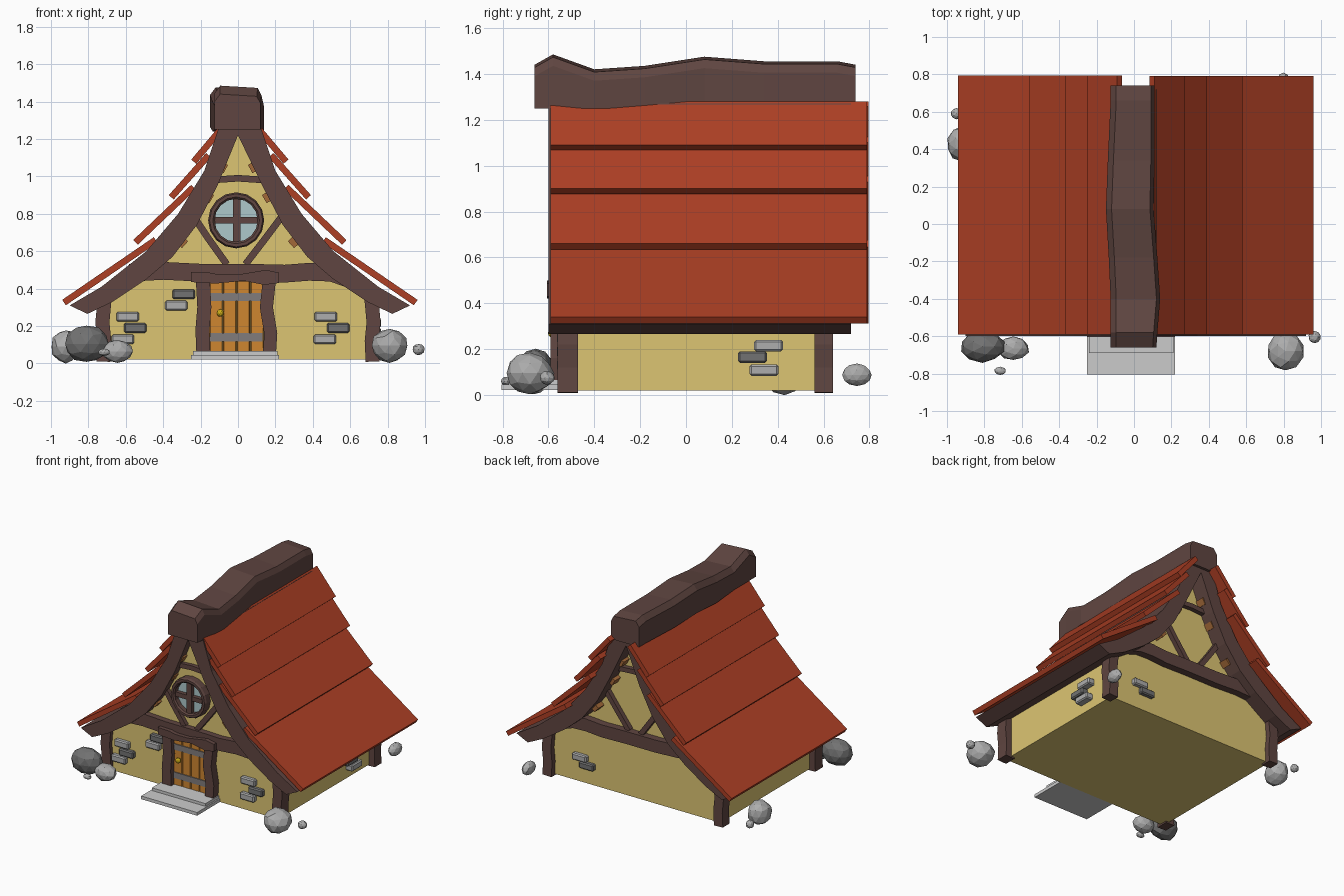
import bpy, bmesh, random
from math import pi, cos, sin
from mathutils import Vector

if "Cube" in bpy.data.objects:
    bpy.data.objects.remove(bpy.data.objects["Cube"])

random.seed(4)


def mat(name, rgb):
    m = bpy.data.materials.new(name)
    m.diffuse_color = (*rgb, 1)
    m.use_nodes = True
    m.node_tree.nodes["Principled BSDF"].inputs["Base Color"].default_value = m.diffuse_color
    return m


PLASTER = mat("plaster", (.72, .56, .17))
WOOD = mat("dark_wood", (.115, .06, .052))
ROOF = mat("red_planks", (.42, .05, .018))
DOOR = mat("door_wood", (.62, .24, .03))
BATTEN = mat("batten_wood", (.36, .14, .04))
GLASS = mat("glass", (.42, .58, .6))
BRASS = mat("brass", (.65, .45, .01))
IRON = mat("iron", (.22, .2, .2))
PALE = mat("pale_stone", (.42, .42, .42))
DARK = mat("dark_stone", (.17, .17, .17))


def finish(name, bm, m):
    bmesh.ops.recalc_face_normals(bm, faces=bm.faces)
    me = bpy.data.meshes.new(name)
    bm.to_mesh(me)
    bm.free()
    ob = bpy.data.objects.new(name, me)
    bpy.context.collection.objects.link(ob)
    if m:
        me.materials.append(m)
    return ob


def loft(name, rings, m):
    """Skin between equal-length rings and cap both ends."""
    bm = bmesh.new()
    vs = [[bm.verts.new(p) for p in r] for r in rings]
    n = len(vs[0])
    for a, b in zip(vs, vs[1:]):
        for i in range(n):
            j = (i + 1) % n
            bm.faces.new((a[i], a[j], b[j], b[i]))
    bm.faces.new(vs[0])
    bm.faces.new(vs[-1])
    return finish(name, bm, m)


def slab(name, outline, y0, y1, m):
    """Extrude an x-z outline from y0 to y1."""
    return loft(name, [[(x, y, z) for x, z in outline] for y in (y0, y1)], m)


def ribbon(path, w):
    """Outline of width w around an x-z path."""
    pts = [Vector(p) for p in path]
    left, right = [], []
    for i, p in enumerate(pts):
        d = (pts[min(i + 1, len(pts) - 1)] - pts[max(i - 1, 0)]).normalized()
        n = Vector((-d.y, d.x)) * w / 2
        left.append(p + n)
        right.append(p - n)
    return left + right[::-1]


def box(name, c, s, m, bevel=0):
    x, z = s[0] / 2, s[2] / 2
    ob = slab(name, [(c[0] - x, c[2] - z), (c[0] + x, c[2] - z), (c[0] + x, c[2] + z),
                     (c[0] - x, c[2] + z)], c[1] - s[1] / 2, c[1] + s[1] / 2, m)
    if bevel:
        b = ob.modifiers.new("bevel", 'BEVEL')
        b.width, b.segments = bevel, 1
    return ob


# Plaster body, with gable tops hidden inside the roof
half = [(.71, .02), (.71, .34), (.5, .52), (.3, .74), (.16, 1.0), (0, 1.25)]
slab("walls", half + [(-x, z) for x, z in half[-2::-1]], -.53, .6, PLASTER)

# Curved roof frame and overlapping roof planks on each side
outer = [(.91, .31), (.74, .41), (.50, .60), (.33, .80), (.19, 1.03), (.11, 1.27)]
inner = [(0, 1.27), (0, 1.22), (.12, .95), (.23, .74), (.36, .57), (.5, .45), (.68, .33), (.815, .265)]
planks = [((.95, .34), (.46, .675)), ((.57, .66), (.26, .955)),
          ((.38, .90), (.18, 1.125)), ((.26, 1.09), (.10, 1.28))]
battens = [(.085, 1.05, 62), (.16, .89, 60), (.30, .65, 48)]
for s, side in ((-1, "left"), (1, "right")):
    o = .01
    slab("roof_frame_" + side, [(s * x + o * (x > .05), z) for x, z in outer + inner], -.6, .72, WOOD)
    for k, (a, b) in enumerate(planks):
        a, b = Vector(a), Vector(b)
        d = (b - a).normalized()
        n = Vector((-d.y, -d.x)) if d.x > 0 else Vector((-d.y, d.x))
        t = n * .035
        slab(f"roof_plank_{side}_{k}", [(s * p.x + o, p.y) for p in (a, b, b + t, a + t)],
             -.59, .79 + .005 * (s < 0), ROOF)
    for k, (x, z, deg) in enumerate(battens):
        r = deg * pi / 180
        d = Vector((s * cos(r), -sin(r))) * .025
        c = Vector((s * x, z))
        slab(f"batten_{side}_{k}", ribbon([c - d, c + d], .045), -.575, .67, BATTEN)

# Wavy ridge beam: y, left x, right x, bottom z, top z
ridge = [(-.66, -.115, .11, 1.25, 1.44), (-.58, -.115, .115, 1.25, 1.485), (-.40, -.115, .13, 1.25, 1.42),
         (-.18, -.125, .115, 1.24, 1.435), (.08, -.14, .095, 1.265, 1.475),
         (.34, -.13, .10, 1.25, 1.455), (.66, -.115, .10, 1.25, 1.455), (.74, -.115, .10, 1.25, 1.44)]
loft("ridge_beam", [[(l - .01, y, b), (r + .01, y, b), (r + .01, y, t - .05), (r - .01, y, t - .012),
                     (l + .02, y, t), (l - .01, y, t - .04)] for y, l, r, b, t in ridge], WOOD)

# Corner posts, gable beams and braces, front and back
for y0, y1, end in ((-.56, -.47, "front"), (.56, .64, "back")):
    for s, side in ((-1, "left"), (1, "right")):
        path = [(s * .72, .01), (s * .715, .12), (s * .725, .22), (s * .712, .36)]
        slab(f"corner_post_{end}_{side}", ribbon(path, .075), y0, y1, WOOD)
    beam = [(-.58, .485), (-.4, .495), (-.2, .485), (.05, .485), (.25, .48), (.38, .49), (.5, .485), (.6, .45)]
    f0, f1 = (-.575, -.5) if y0 < 0 else (.57, .655)
    slab("gable_beam_" + end, ribbon(beam, .095), f0, f1, WOOD)
    f0, f1 = (-.56, -.5) if y0 < 0 else (.57, .635)
    slab("collar_beam_" + end, ribbon([(-.15, .98), (0, .99), (.15, .98)], .035), f0, f1, WOOD)
    slab("brace_left_" + end, ribbon([(-.24, .79), (-.16, .67), (-.06, .53)], .037), f0, f1, WOOD)
    slab("brace_right_" + end, ribbon([(.23, .78), (.14, .66), (.04, .53)], .037), f0, f1, WOOD)

# Round window with cross bars
wx, wz, N = -.01, .765, 16


def circle(r, y):
    return [(wx + r * cos(2 * pi * i / N), y, wz + r * sin(2 * pi * i / N)) for i in range(N)]


rings = [circle(r, y) for r, y in ((.115, -.52), (.115, -.58), (.125, -.59), (.142, -.59), (.15, -.575), (.15, -.52))]
bm = bmesh.new()
vs = [[bm.verts.new(p) for p in r] for r in rings]
for a, b in zip(vs, vs[1:] + vs[:1]):
    for i in range(N):
        j = (i + 1) % N
        bm.faces.new((a[i], a[j], b[j], b[i]))
finish("window_frame", bm, WOOD)
loft("window_glass", [circle(.12, -.545), circle(.12, -.52)], GLASS)
box("window_bar_upright", (wx + .003, -.56, wz), (.042, .04, .24), WOOD)
box("window_bar_level", (wx, -.557, wz), (.24, .035, .034), WOOD)

# Door with iron bands and knob
for i in range(4):
    box(f"door_plank_{i}", (-.117 + i * .073, -.54, .25), (.07, .03, .4), DOOR, .004)
for z in (.355, .14):
    box("door_band", (-.01, -.553, z), (.28, .018, .045), IRON)
bm = bmesh.new()
bmesh.ops.create_icosphere(bm, subdivisions=2, radius=.02)
bmesh.ops.translate(bm, verts=bm.verts, vec=(-.095, -.582, .27))
finish("door_knob", bm, BRASS)
slab("door_jamb_left", ribbon([(-.185, .05), (-.19, .18), (-.18, .3), (-.188, .45)], .075), -.59, -.5, WOOD)
slab("door_jamb_right", ribbon([(.168, .05), (.175, .16), (.152, .3), (.168, .45)], .07), -.59, -.5, WOOD)
slab("door_lintel", [(-.25, .435), (-.12, .427), (.03, .442), (.14, .42), (.22, .43), (.22, .485),
                     (.15, .50), (0, .475), (-.1, .475), (-.16, .487), (-.25, .49)], -.605, -.5, WOOD)

# Door steps
box("lower_step", (-.015, -.655, .033), (.47, .3, .024), None)
box("upper_step", (-.015, -.6, .055), (.45, .18, .022), None)

# Exposed bricks: front, right and back walls
front = [(-.59, .25), (-.55, .19), (-.615, .13), (-.29, .37), (-.33, .31), (.47, .25), (.535, .19), (.465, .13)]
for i, (x, z) in enumerate(front):
    box(f"brick_front_{i}", (x, -.535, z), (.12, .055, .052), DARK if i in (1, 3, 6) else PALE, .008)
for i, (y, z) in enumerate([(.36, .215), (.29, .165), (.34, .108)]):
    box(f"brick_right_{i}", (.735, y, z), (.06, .125, .05), DARK if i == 1 else PALE, .008)
for i, (x, z) in enumerate([(.46, .21), (.40, .16)]):
    box(f"brick_back_{i}", (x, .605, z), (.12, .055, .05), DARK if i == 1 else PALE, .008)

# Scattered rocks: centre, radii, material
rocks = [((-.81, -.655, .105), (.12, .085, .1), DARK), ((-.645, -.665, .065), (.085, .065, .062), PALE),
         ((-.715, -.785, .06), (.032, .022, .02), PALE), ((.81, -.68, .095), (.097, .105, .09), PALE),
         ((.965, -.605, .075), (.033, .033, .03), PALE), ((.80, .745, .088), (.04, .065, .048), PALE),
         ((-.92, .43, .09), (.08, .095, .09), PALE), ((-.95, .59, .07), (.03, .03, .03), PALE)]
for i, (c, r, m) in enumerate(rocks):
    bm = bmesh.new()
    bmesh.ops.create_icosphere(bm, subdivisions=2, radius=1)
    for v in bm.verts:
        v.co *= random.uniform(.94, 1.04)
    bmesh.ops.scale(bm, verts=bm.verts, vec=r)
    bmesh.ops.translate(bm, verts=bm.verts, vec=c)
    finish(f"rock_{i}", bm, m)
